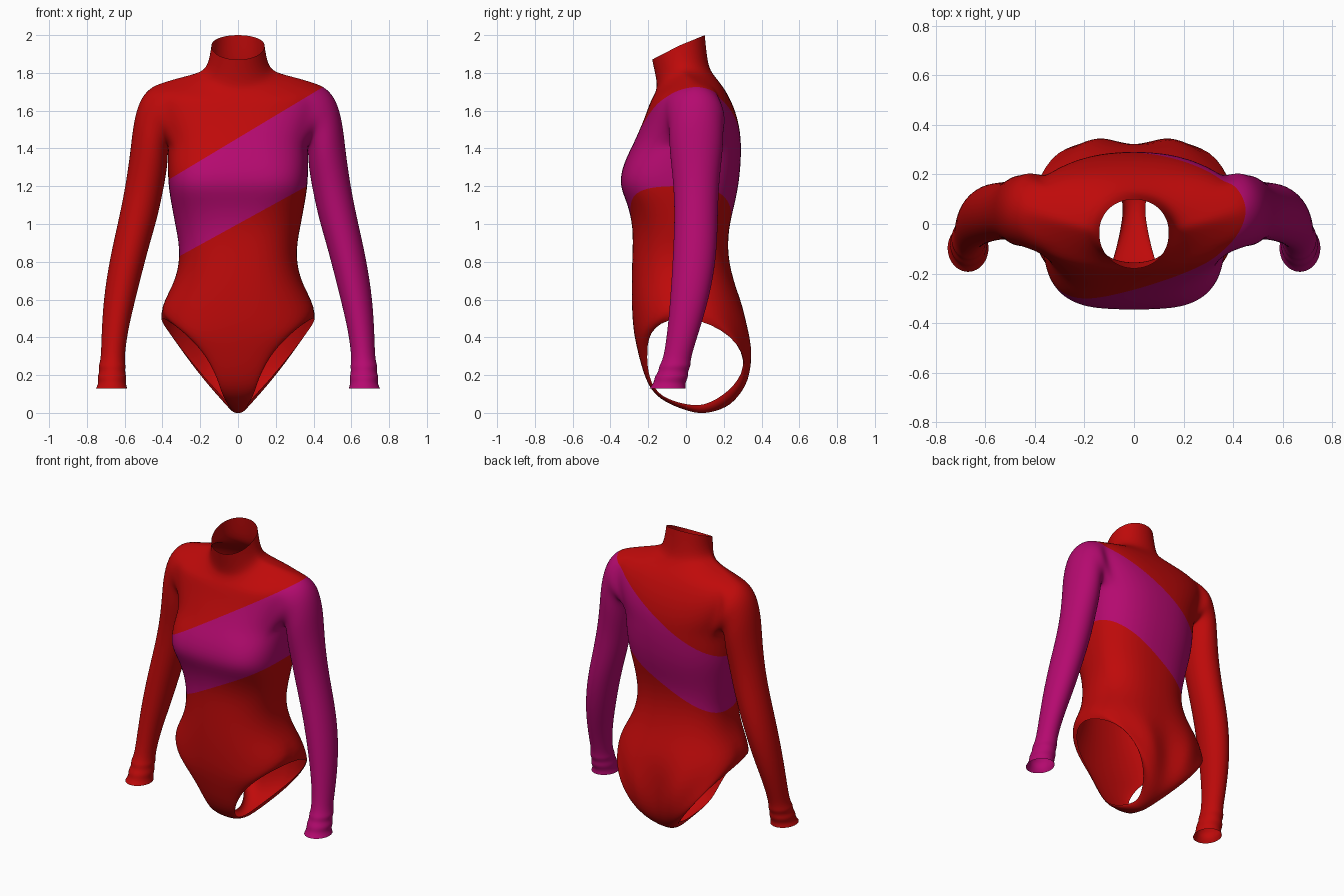
import bpy, bmesh
from math import sin, cos, pi, exp, hypot
from mathutils import Vector

if "Cube" in bpy.data.objects:
    bpy.data.objects.remove(bpy.data.objects["Cube"])

Q = 8                   # columns per quarter of a torso ring
N = 4 * Q
K = 3                   # armhole half-width in columns
ROW_A, ROW_B = 7, 11    # armhole bottom and top rows

# Level torso rings, hip to armpit: z, half width, front y, back y, front squareness
body = [
    (.53, .438, -.287, .315, 2.1), (.67, .341, -.290, .26, 2.3),
    (.83, .302, -.285, .22, 2.4), (.98, .33, -.28, .226, 2.4),
    (1.11, .355, -.31, .26, 2.9), (1.21, .371, -.358, .28, 3.4),
    (1.32, .373, -.332, .291, 3.1), (1.41, .373, -.287, .293, 2.6),
]
# Tilted rings, shoulder to collar: front y, front z, half width, side z, back y, back z
yoke = [
    (-.25, 1.49, .40, 1.50, .288, 1.49), (-.217, 1.57, .435, 1.60, .268, 1.58),
    (-.196, 1.63, .445, 1.69, .240, 1.65), (-.182, 1.66, .41, 1.75, .205, 1.715),
    (-.168, 1.685, .30, 1.78, .17, 1.76), (-.158, 1.71, .205, 1.80, .138, 1.80),
    (-.152, 1.745, .158, 1.835, .115, 1.845), (-.18, 1.87, .141, 1.945, .10, 2.0),
]
# Lower panel, front hip through crotch to back hip: centre (y, z), leg edge (x, y, z)
panel = [
    (-.277, .42, .32, -.19, .46), (-.252, .31, .18, -.21, .325),
    (-.217, .18, .108, -.20, .185), (-.155, .07, .08, -.14, .08),
    (.03, .0, .042, .03, .035), (.11, -.006, .045, .11, .043),
    (.245, .035, .105, .215, .11), (.315, .15, .225, .30, .24),
    (.315, .35, .355, .265, .41),
]
# Sleeve rings: outer (x, z), inner (x, z)
sleeve = [
    (.465, 1.725, .370, 1.405), (.522, 1.66, .370, 1.375), (.554, 1.54, .372, 1.33),
    (.568, 1.41, .378, 1.27), (.59, 1.24, .398, 1.16), (.626, 1.05, .429, 1.02),
    (.680, .82, .480, .85), (.714, .60, .535, .63), (.724, .40, .585, .43),
]
# Gathered cuff: wrinkles as alternating wide and narrow rings
for k in range(6):
    z, bulge = .28 - .030 * k, .012 * (k % 2) + .003 * k
    sleeve.append((.726 + bulge, z, .602 - bulge * .6, z))


def arc_point(cy, cz, ex, ey, ez, n, j):
    """Point j (-Q..Q) on a half ring bulging from side edges to its centre."""
    a = abs(j) / Q * pi / 2
    s, c = sin(a) ** (2 / n), max(cos(a), 0) ** (2 / n)
    x = ex * s * (1 if j > 0 else -1)
    y, z = ey + (cy - ey) * c, ez + (cz - ez) * c
    if y > .05:      # seat bulges
        y += .062 * exp(-((abs(x) - .15) / .09) ** 2 - ((z - .29) / .16) ** 2)
    return (x, y, z)


bm = bmesh.new()
grid = []


def add_ring(yf, zf, w, ys, zs, yb, zb, nf, nb):
    row = []
    for i in range(N):
        j = i if i <= Q else i - N
        if -Q <= j <= Q:
            p = arc_point(yf, zf, w, ys, zs, nf, j)
        else:
            p = arc_point(yb, zb, w, ys, zs, nb, 2 * Q - i)
        row.append(bm.verts.new(p))
    grid.append(row)


def in_armhole(r, i):
    return ROW_A <= r < ROW_B and any(c - K <= i < c + K for c in (Q, 3 * Q))


# Torso, shoulders and collar
for z, w, yf, yb, n in body:
    add_ring(yf, z, w, max(0, z - 1.1) * .1, z, yb, z, n, 2.35)
for k, (yf, zf, w, zs, yb, zb) in enumerate(yoke):
    n = 2.5 if k < 4 else 2.1
    add_ring(yf, zf, w, .28 * (w - .14) - .035, zs, yb, zb, n, n)
for r in range(len(grid) - 1):
    for i in range(N):
        if not in_armhole(r, i):
            k = (i + 1) % N
            bm.faces.new((grid[r][i], grid[r][k], grid[r + 1][k], grid[r + 1][i]))

# Lower panel with leg openings
span = range(-Q, Q + 1)
rows = [[grid[0][j % N] for j in span]]
for cy, cz, ex, ey, ez in panel:
    rows.append([bm.verts.new(arc_point(cy, cz, ex, ey, ez, 2.1, j)) for j in span])
rows.append([grid[0][2 * Q - j] for j in span])
for ra, rb in zip(rows, rows[1:]):
    for i in range(2 * Q):
        bm.faces.new((ra[i], ra[i + 1], rb[i + 1], rb[i]))

# Sleeves grown out of the armholes
for side, c in ((1, Q), (-1, 3 * Q)):
    steps = [(ROW_B, d) for d in range(0, K)]
    steps += [(r, K) for r in range(ROW_B, ROW_A, -1)]
    steps += [(ROW_A, d) for d in range(K, -K, -1)]
    steps += [(r, -K) for r in range(ROW_A, ROW_B)]
    steps += [(ROW_B, d) for d in range(-K, 0)]
    last = [grid[r][c - side * d] for r, d in steps]
    m = len(last)
    for s, (ox, oz, ix, iz) in enumerate(sleeve):
        depth = min(.158 if s == 0 else .145, .58 * hypot(ox - ix, oz - iz))
        cy = .054 - .2 * max(0, 1 - oz) ** 2
        ring = []
        for k in range(m):
            a = 2 * pi * k / m
            ring.append(bm.verts.new((side * ((ox + ix) / 2 + (ox - ix) / 2 * cos(a)),
                                      cy - depth * sin(a),
                                      (oz + iz) / 2 + (oz - iz) / 2 * cos(a))))
        for k in range(m):
            n = (k + 1) % m
            bm.faces.new((last[k], last[n], ring[n], ring[k]))
        last = ring

bmesh.ops.delete(bm, geom=[v for v in bm.verts if not v.link_faces], context='VERTS')
bmesh.ops.recalc_face_normals(bm, faces=bm.faces[:])
mesh = bpy.data.meshes.new("bodysuit")
bm.to_mesh(mesh)
bm.free()
suit = bpy.data.objects.new("bodysuit", mesh)
bpy.context.collection.objects.link(suit)

# Smooth the cage and keep the result as real geometry
sub = suit.modifiers.new("smooth", 'SUBSURF')
sub.levels = sub.render_levels = 2
deps = bpy.context.evaluated_depsgraph_get()
smooth = bpy.data.meshes.new_from_object(suit.evaluated_get(deps))
suit.modifiers.clear()
suit.data = smooth

# Colours
for name, colour in (("red_fabric", (.52, .003, .003, 1)), ("magenta_fabric", (.46, .003, .16, 1))):
    mat = bpy.data.materials.new(name)
    mat.diffuse_color = colour
    mat.use_nodes = True
    mat.node_tree.nodes["Principled BSDF"].inputs["Base Color"].default_value = mat.diffuse_color
    smooth.materials.append(mat)

# Diagonal band: clean cuts along two slanted planes, then colour the faces between
UP, UP_SLOPE, LOW, LOW_SLOPE = 1.455, .6, 1.0, .55
bm = bmesh.new()
bm.from_mesh(smooth)
for h, slope in ((UP, UP_SLOPE), (LOW, LOW_SLOPE)):
    bmesh.ops.bisect_plane(bm, geom=bm.verts[:] + bm.edges[:] + bm.faces[:], dist=1e-5,
                           plane_co=(0, 0, h), plane_no=Vector((-slope, 0, 1)).normalized())
for f in bm.faces:
    p = f.calc_center_median()
    gap = .378 + max(0, 1.3 - p.z) * .1      # line between torso and sleeve
    below = p.z < UP + UP_SLOPE * p.x
    above = p.z > LOW + LOW_SLOPE * p.x
    f.material_index = int(below and (above or p.x > gap) and p.x > -gap)
    f.smooth = True
bm.to_mesh(smooth)
bm.free()
